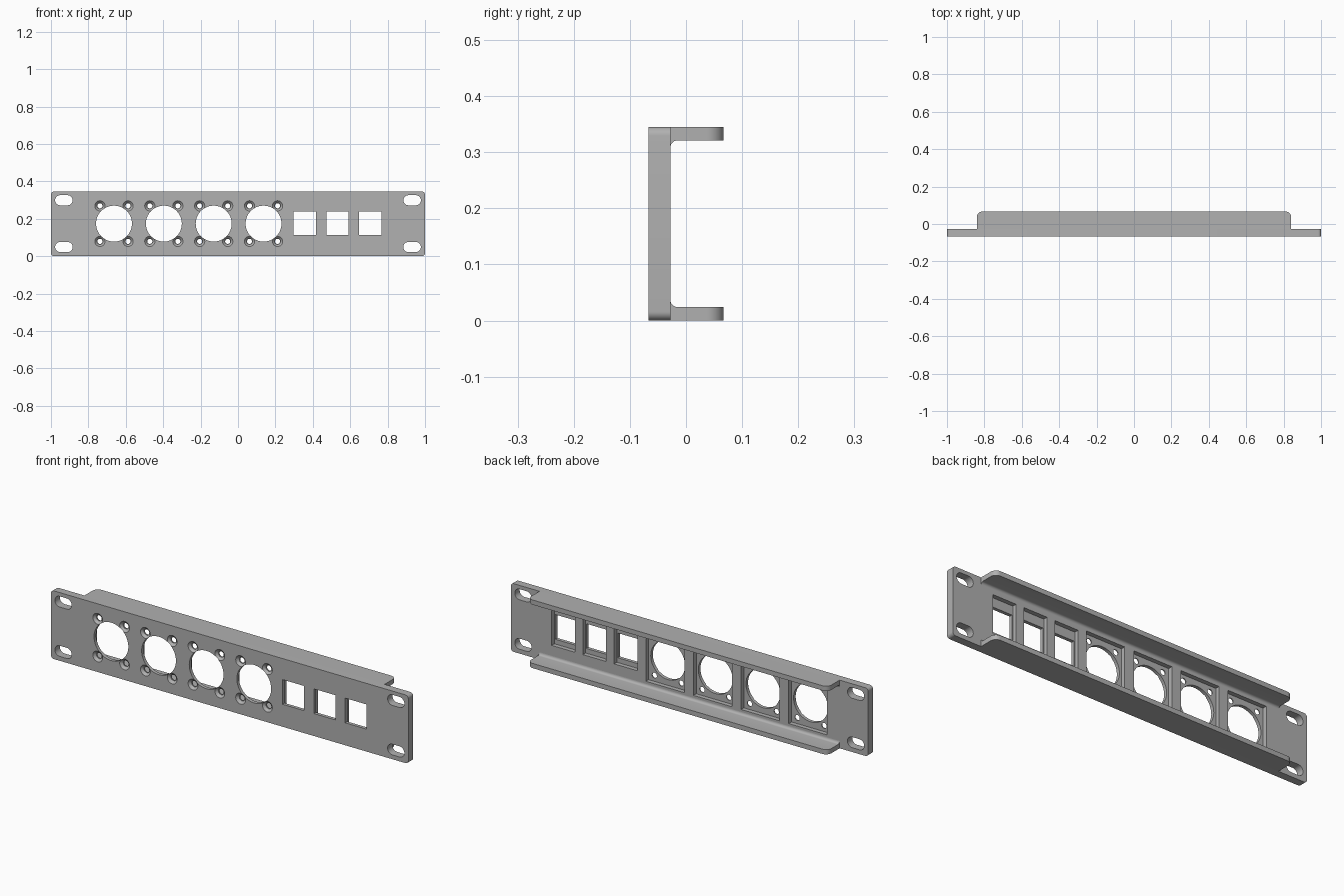
import bpy, bmesh, math
from mathutils import Vector

if "Cube" in bpy.data.objects:
    bpy.data.objects.remove(bpy.data.objects["Cube"])

FRONT, BACK, REAR = -0.067, -0.028, 0.067   # panel faces and flange tip
HEIGHT, MID = 0.345, 0.174

grey = bpy.data.materials.new("satin grey")
grey.use_nodes = True
grey.diffuse_color = (0.44, 0.44, 0.44, 1)
grey.node_tree.nodes["Principled BSDF"].inputs["Base Color"].default_value = grey.diffuse_color


def rounded(cx, cz, w, h, r=0.0, steps=8):
    """Outline of a rounded rectangle; a circle or slot when r is half a side."""
    if r == 0:
        steps = 0
    pts = []
    for i, (sx, sz) in enumerate([(1, 1), (-1, 1), (-1, -1), (1, -1)]):
        for k in range(steps + 1):
            a = math.pi / 2 * (i + k / max(steps, 1))
            p = (cx + sx * (w / 2 - r) + r * math.cos(a),
                 cz + sz * (h / 2 - r) + r * math.sin(a))
            if not pts or math.dist(p, pts[-1]) > 1e-5:
                pts.append(p)
    if math.dist(pts[0], pts[-1]) < 1e-5:
        pts.pop()
    return pts


def circle(cx, cz, r, steps=8):
    return rounded(cx, cz, 2 * r, 2 * r, r, steps)


def loft(bm, start, end):
    """Closed solid between two matching loops of 3D points."""
    a = [bm.verts.new(p) for p in start]
    b = [bm.verts.new(p) for p in end]
    bm.faces.new(a)
    bm.faces.new(b[::-1])
    for i in range(len(a)):
        j = (i + 1) % len(a)
        bm.faces.new((a[j], a[i], b[i], b[j]))


def through(bm, outline, y0, y1, back=None):
    loft(bm, [(x, y0, z) for x, z in outline],
         [(x, y1, z) for x, z in back or outline])


def finish(bm, name):
    bmesh.ops.recalc_face_normals(bm, faces=bm.faces)
    mesh = bpy.data.meshes.new(name)
    bm.to_mesh(mesh)
    bm.free()
    mesh.materials.append(grey)
    ob = bpy.data.objects.new(name, mesh)
    bpy.context.collection.objects.link(ob)
    return ob


def activate(ob):
    bpy.ops.object.select_all(action='DESELECT')
    ob.select_set(True)
    bpy.context.view_layer.objects.active = ob


# Face plate
bm = bmesh.new()
through(bm, rounded(0, HEIGHT / 2, 2, HEIGHT, 0.016), FRONT, BACK)
panel = finish(bm, "face_plate")

# Cutters: rear pockets, through openings, screw countersinks
pockets, openings, sinks = bmesh.new(), bmesh.new(), bmesh.new()
OUT, END = FRONT - 0.02, BACK + 0.02

for i in range(4):                       # round connector openings
    x = -0.663 + i * 0.2665
    through(pockets, rounded(x, MID, 0.215, 0.25), FRONT + 0.017, END)
    through(openings, circle(x, MID, 0.096, 16), OUT, END)
    for sx in (-1, 1):
        for sz in (-1, 1):
            px, pz = x + sx * 0.075, MID + sz * 0.095
            through(openings, circle(px, pz, 0.0135, 6), OUT, END)
            through(sinks, circle(px, pz, 0.0285, 6), FRONT - 0.001, FRONT + 0.012,
                    circle(px, pz, 0.016, 6))

for i in range(3):                       # square jack windows
    x = 0.357 + i * 0.175
    through(pockets, rounded(x, 0.187, 0.13, 0.195), FRONT + 0.017, END)
    through(openings, rounded(x, 0.176, 0.12, 0.125), OUT, END)

for sx in (-1, 1):                       # mounting slots
    for sz in (-1, 1):
        through(openings, rounded(sx * 0.931, MID + sz * 0.125, 0.094, 0.054, 0.027),
                OUT, END)

for bm, name in ((pockets, "pocket_cutter"), (openings, "opening_cutter"),
                 (sinks, "countersink_cutter")):
    cutter = finish(bm, name)
    cutter.hide_render = True
    activate(panel)
    mod = panel.modifiers.new(name, 'BOOLEAN')
    mod.operation = 'DIFFERENCE'
    mod.solver = 'EXACT'
    mod.object = cutter
    bpy.ops.object.modifier_apply(modifier=name)
    bpy.data.objects.remove(cutter)


# Stiffening flanges with an inner fillet and rounded rear corners
def flange(name, place):
    thick, r, half = 0.024, 0.013, 0.84
    profile = [(BACK, 0), (REAR, 0), (REAR, thick)]
    for k in range(7):
        a = math.pi / 2 * k / 6
        profile.append((BACK + r - r * math.sin(a), thick + r - r * math.cos(a)))
    bm = bmesh.new()
    loft(bm, [(-half, y, place(z)) for y, z in profile],
         [(half, y, place(z)) for y, z in profile])
    bmesh.ops.recalc_face_normals(bm, faces=bm.faces)
    corners = [e for e in bm.edges
               if all(abs(v.co.y - REAR) < 1e-5 for v in e.verts)
               and abs((e.verts[0].co - e.verts[1].co).normalized().dot(Vector((0, 0, 1)))) > 0.9]
    bmesh.ops.bevel(bm, geom=corners, offset=0.03, segments=8, profile=0.5, affect='EDGES')
    return finish(bm, name)


parts = [panel,
         flange("lower_flange", lambda z: z),
         flange("upper_flange", lambda z: HEIGHT - z)]
for ob in parts:
    activate(ob)
    bpy.ops.object.shade_smooth_by_angle(angle=math.radians(30))
